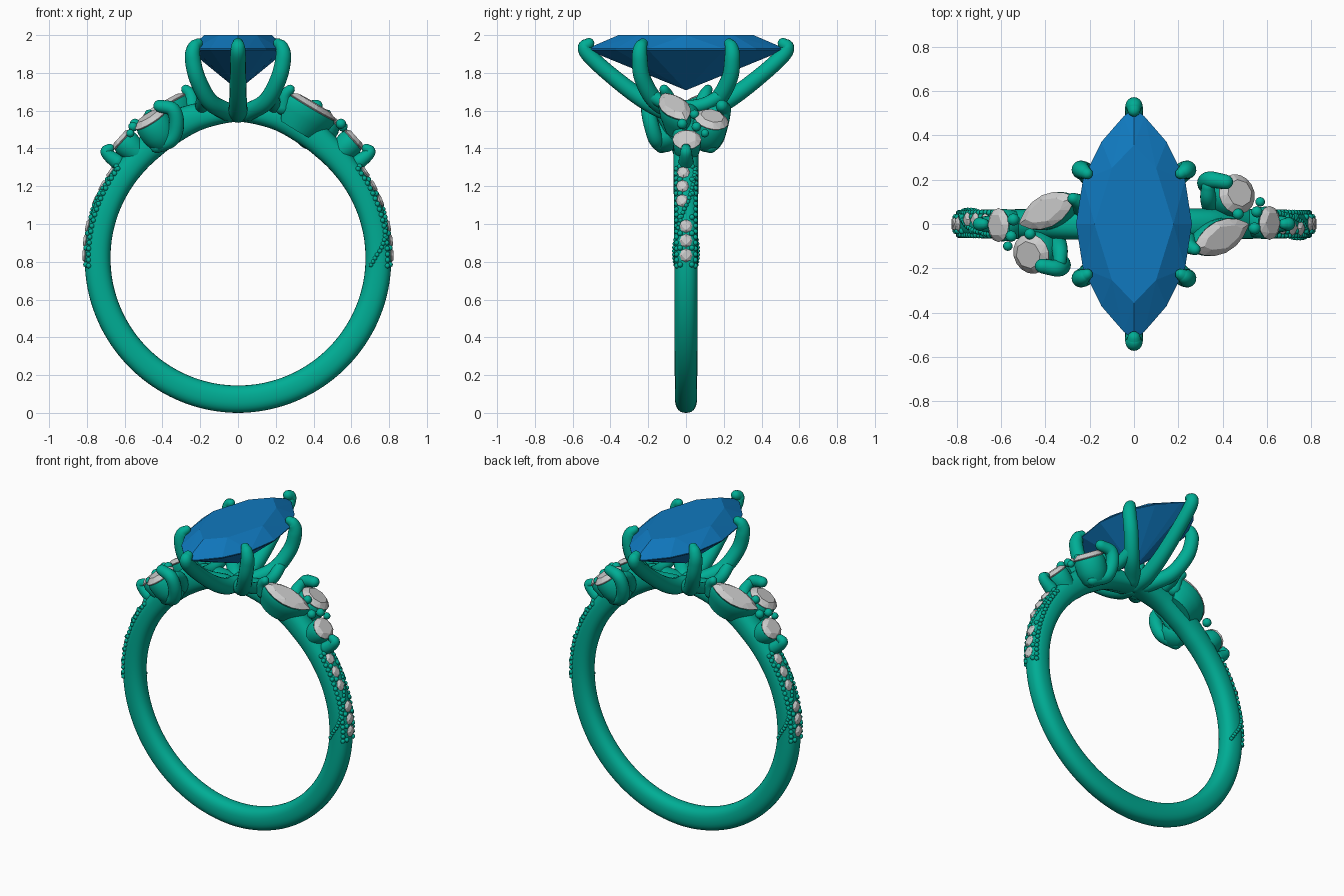
import bpy, bmesh, math
from mathutils import Vector, Matrix
from math import sin, cos, pi, radians

if "Cube" in bpy.data.objects:
    bpy.data.objects.remove(bpy.data.objects["Cube"])

CZ = 0.82  # height of the finger-hole centre


def material(name, col):
    m = bpy.data.materials.new(name)
    m.diffuse_color = col
    m.use_nodes = True
    m.node_tree.nodes["Principled BSDF"].inputs["Base Color"].default_value = m.diffuse_color
    return m


METAL = material("green_metal", (0.0, 0.42, 0.30, 1))
BLUE = material("blue_gem", (0.005, 0.19, 0.52, 1))


def finish(name, bm, mat=None, smooth=True):
    bmesh.ops.recalc_face_normals(bm, faces=bm.faces)
    me = bpy.data.meshes.new(name)
    bm.to_mesh(me)
    bm.free()
    ob = bpy.data.objects.new(name, me)
    bpy.context.collection.objects.link(ob)
    if mat:
        me.materials.append(mat)
    if smooth:
        bpy.context.view_layer.objects.active = ob
        bpy.ops.object.select_all(action='DESELECT')
        ob.select_set(True)
        bpy.ops.object.shade_smooth_by_angle(angle=radians(50))
    return ob


def bridge(bm, rings, closed=False):
    n, m = len(rings), len(rings[0])
    for i in range(n if closed else n - 1):
        a, b = rings[i], rings[(i + 1) % n]
        for j in range(m):
            k = (j + 1) % m
            bm.faces.new((a[j], a[k], b[k], b[j]))
    if not closed:
        bm.faces.new(rings[0])
        bm.faces.new(rings[-1])


def outline(a, b, n, pointed):
    pts = []
    R = (a * a + b * b) / (2 * b)
    for i in range(n):
        t = 2 * pi * i / n
        x, y = a * cos(t), b * sin(t)
        if pointed:
            y = math.copysign(math.sqrt(R * R - x * x) - (R - b), y)
        pts.append((x, y))
    return pts


def gem(name, M, a, b, top, deep, n=16, pointed=False, mat=None, table=0.68):
    o = outline(a, b, n, pointed)
    pts = [(x, y, z) for x, y in o for z in (0, -0.08 * top)]
    pts += [(x * table, y * table, top) for x, y in o[::2]] + [(0, 0, -deep)]
    bm = bmesh.new()
    for p in pts:
        bm.verts.new(M @ Vector(p))
    bmesh.ops.convex_hull(bm, input=bm.verts)
    finish(name, bm, mat, False)


def cup(name, M, a, b, levels, pointed=False):
    o = outline(a, b, 32, pointed)
    bm = bmesh.new()
    bridge(bm, [[bm.verts.new(M @ Vector((x * s, y * s, z))) for x, y in o] for s, z in levels])
    finish(name, bm, METAL)


def tube(name, pts, radii, M=Matrix()):
    # smooth tapered rod with domed ends
    P = [Vector(p) for p in pts]
    P = [2 * P[0] - P[1]] + P + [2 * P[-1] - P[-2]]
    Rr = [radii[0]] + list(radii) + [radii[-1]]
    path = []
    for i in range(1, len(P) - 2):
        for k in range(8 + (i == len(P) - 3)):
            t = k / 8
            p0, p1, p2, p3 = P[i - 1:i + 3]
            q = 0.5 * (2 * p1 + (p2 - p0) * t + (2 * p0 - 5 * p1 + 4 * p2 - p3) * t * t
                       + (3 * p1 - p0 - 3 * p2 + p3) * t ** 3)
            path.append((q, Rr[i] * (1 - t) + Rr[i + 1] * t))
    bm = bmesh.new()
    rings, u = [], None
    for i, (q, r) in enumerate(path):
        d = (path[min(i + 1, len(path) - 1)][0] - path[max(i - 1, 0)][0]).normalized()
        u = (u or d.orthogonal())
        u = (u - d * u.dot(d)).normalized()
        v = d.cross(u)
        dome = [(0, 1)]
        if i == 0:
            dome = [(-sin(e), cos(e)) for e in (1.4, 1.0, 0.5, 0)]
        if i == len(path) - 1:
            dome = [(sin(e), cos(e)) for e in (0, 0.5, 1.0, 1.4)]
        for f, s in dome:
            c = q + d * f * r
            rings.append([bm.verts.new(M @ (c + r * s * (cos(w) * u + sin(w) * v)))
                          for w in [2 * pi * j / 16 for j in range(16)]])
    bridge(bm, rings)
    finish(name, bm, METAL)


def beads(name, items, M):
    bm = bmesh.new()
    for p, r in items:
        bmesh.ops.create_icosphere(bm, subdivisions=2, radius=r, matrix=M @ Matrix.Translation(p))
    finish(name, bm, METAL)


def frame(c, normal, along):
    z = Vector(normal).normalized()
    x = Vector(along)
    x = (x - z * x.dot(z)).normalized()
    m = Matrix((x, z.cross(x), z)).transposed().to_4x4()
    m.translation = Vector(c)
    return m


# Band: angle from top, inner radius, outer radius, half width
KEYS = [(0, .722, .79, .07), (16, .705, .85, .07), (26, .688, .855, .07), (38, .677, .825, .068),
        (50, .675, .812, .066), (95, .675, .812, .062), (180, .675, .82, .058)]


def band_at(deg):
    for k0, k1 in zip(KEYS, KEYS[1:]):
        if deg <= k1[0]:
            t = (deg - k0[0]) / (k1[0] - k0[0])
            return [a + (b - a) * t for a, b in zip(k0[1:], k1[1:])]


def band_point(deg, t):
    # deg is signed from the top; t runs round the cross-section, 0 = outermost
    ri, ro, w = band_at(min(abs(deg), 180))
    p = lambda v: math.copysign(abs(v) ** 0.85, v)
    r = (ri + ro) / 2 + (ro - ri) / 2 * p(cos(t))
    return Vector((r * sin(radians(deg)), w * p(sin(t)), CZ + r * cos(radians(deg))))


bm = bmesh.new()
bridge(bm, [[bm.verts.new(band_point(d, 2 * pi * j / 28)) for j in range(28)]
            for d in range(-180, 180, 2)], closed=True)
finish("band", bm, METAL)

# Centre stone
gem("centre_stone", frame((0, 0, 1.928), (0, 0, 1), (0, 1, 0)), 0.525, 0.262, 0.072, 0.22,
    16, True, BLUE)

# Centre claws
for sy, side in ((1, "back"), (-1, "front")):
    tube(side + "_end_claw", [(0, sy * y, z) for y, z in
         ((.02, 1.585), (.12, 1.605), (.25, 1.675), (.4, 1.79), (.51, 1.89), (.535, 1.935), (.515, 1.955))],
         (.05, .05, .046, .043, .041, .038, .03))
    for sx, lr in ((1, "right"), (-1, "left")):
        tube(f"{side}_{lr}_claw", [(sx * x, sy * y, z) for x, y, z in
             ((.05, .05, 1.59), (.15, .16, 1.65), (.215, .23, 1.77), (.24, .245, 1.88),
              (.232, .24, 1.935), (.212, .228, 1.957))], (.048, .046, .044, .042, .036, .026))

# Shoulders: the left one is the right one turned half way round
for lr, ang in (("right", 0), ("left", pi)):
    R = Matrix.Rotation(ang, 4, 'Z')
    tube(lr + "_gallery_rail", [(.18, -.2, 1.69), (.19, -.1, 1.635), (.19, 0, 1.62),
                                (.19, .1, 1.635), (.18, .2, 1.69)], [.036] * 5, R)

    # Marquise, round and small accent stones in their seats
    F = R @ frame((.393, -.06, 1.622), (.52, -.06, .85), (.25, .12, -.15))
    gem(lr + "_marquise_accent", F, .158, .076, .022, .08, 16, True)
    cup(lr + "_marquise_seat", F, .158, .078, [(.6, -.03), (.95, -.008), (1, -.025), (.95, -.07), (.7, -.15)], True)
    F = R @ frame((.465, .135, 1.553), (.52, .2, .83), (.8, .1, -.5))
    gem(lr + "_round_accent", F, .095, .092, .025, .08)
    cup(lr + "_round_seat", F, .095, .092, [(.6, -.03), (.92, -.008), (1, -.03), (.98, -.09), (.8, -.15), (.45, -.18)])
    F = R @ frame((.613, .005, 1.447), (.74, 0, .67), (.6, 0, -.7))
    gem(lr + "_small_accent", F, .07, .077, .02, .06, 12)
    cup(lr + "_small_seat", F, .072, .074, [(.6, -.03), (.93, -.008), (1, -.025), (.95, -.07), (.8, -.12)])

    # Curled claws holding the round stone
    tube(lr + "_outer_curl", [(.415, .19, 1.625), (.345, .2, 1.605), (.325, .185, 1.53),
                              (.35, .16, 1.45), (.43, .13, 1.41)], (.033, .038, .04, .04, .035), R)
    tube(lr + "_inner_curl", [(.335, .17, 1.6), (.335, .12, 1.57), (.35, .08, 1.5),
                              (.4, .07, 1.44)], (.03, .036, .04, .04), R)
    tube(lr + "_lower_claw", [(.64, 0, 1.33), (.68, 0, 1.36), (.698, 0, 1.385), (.68, 0, 1.4)],
         (.04, .034, .03, .025), R)
    tube(lr + "_upper_claw", [(.24, -.08, 1.62), (.25, -.1, 1.68), (.275, -.115, 1.712)],
         (.045, .035, .026), R)
    beads(lr + "_seat_beads", [((.555, .055, 1.515), .026), ((.545, -.02, 1.53), .028),
                               ((.47, .045, 1.58), .026), ((.57, .1, 1.48), .022)], R)

    # Pave stones set in two short runs
    for i, (deg, y) in enumerate(((89, 0), (83.5, 0), (78, 0), (68, -.02), (62, -.018), (56, -.014))):
        c = band_point(deg, 0) + Vector((0, y, 0))
        n = Vector((c.x, 0, c.z - CZ))
        gem(f"{lr}_pave_stone_{i + 1}", R @ frame(c, n, (0, 1, 0)), .034, .036, .012, .03, 8)

    # Milgrain edges plus a strand that crosses over and trails down one side
    grain = []
    for i in range(19):
        d = 93 - i * 2.2
        grain += [(band_point(d, s * .85), .014) for s in (1, -1)]
    for i in range(28):
        u = i / 27
        grain.append((band_point(54 + 39 * u, .75 - 2.85 * u ** 1.5), .012))
    for d in (92.5, 86.2, 80.7, 74.5, 65, 59, 53):
        grain += [(band_point(d, s * .45), .015) for s in (1, -1)]
    beads(lr + "_milgrain", grain, R)
